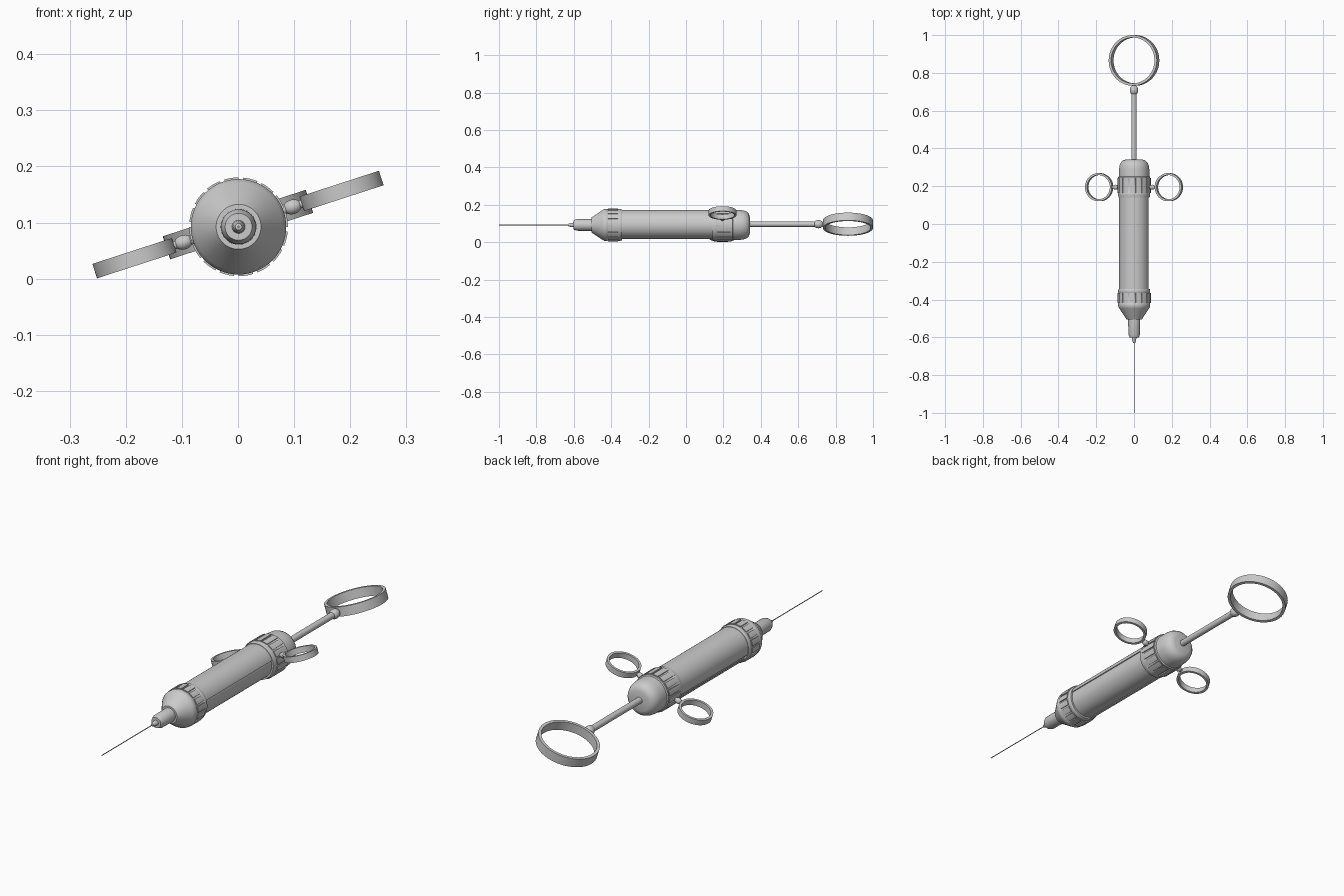
import bpy, bmesh, math
from mathutils import Matrix

if "Cube" in bpy.data.objects:
    bpy.data.objects.remove(bpy.data.objects["Cube"])

STEEL = bpy.data.materials.new("steel grey")
STEEL.diffuse_color = (0.6, 0.6, 0.6, 1)
STEEL.use_nodes = True
STEEL.node_tree.nodes["Principled BSDF"].inputs["Base Color"].default_value = STEEL.diffuse_color
XC, ZC, ZR = 0.001, 0.0925, 0.0965
TILT = math.radians(18)
AXIS = Matrix.Translation((XC, 0, ZC)) @ Matrix.Rotation(-math.pi / 2, 4, 'X')
TURN = Matrix.Translation((0, 0, ZR)) @ Matrix.Rotation(-TILT, 4, 'Y')

def finish(name, bm):
    bmesh.ops.remove_doubles(bm, verts=bm.verts, dist=1e-5)
    bmesh.ops.recalc_face_normals(bm, faces=bm.faces)
    me = bpy.data.meshes.new(name)
    bm.to_mesh(me)
    bm.free()
    me.materials.append(STEEL)
    ob = bpy.data.objects.new(name, me)
    bpy.context.collection.objects.link(ob)
    bpy.ops.object.select_all(action='DESELECT')
    ob.select_set(True)
    bpy.context.view_layer.objects.active = ob
    bpy.ops.object.shade_smooth_by_angle(angle=math.radians(35))
    return ob

def lathe(name, profile, matrix=AXIS, n=64):
    """Turn (radius, height) points around the local z axis."""
    bm = bmesh.new()
    vs = [bm.verts.new((r, 0, h)) for r, h in profile]
    es = [bm.edges.new(p) for p in zip(vs, vs[1:])]
    bmesh.ops.spin(bm, geom=vs + es, axis=(0, 0, 1), cent=(0, 0, 0),
                   angle=2 * math.pi, steps=n, use_merge=True)
    bm.transform(matrix)
    return finish(name, bm)

def arc_block(bm, r0, r1, y0, y1, a0, a1, n):
    """Add a curved solid between two radii and two angles (degrees)."""
    rows = []
    for i in range(n + 1):
        a = math.radians(a0 + (a1 - a0) * i / n)
        rows.append([bm.verts.new((XC + r * math.cos(a), y, ZC + r * math.sin(a)))
                     for r, y in ((r0, y0), (r1, y0), (r1, y1), (r0, y1))])
    for a, b in zip(rows, rows[1:]):
        for k in range(4):
            bm.faces.new((a[k], a[(k + 1) % 4], b[(k + 1) % 4], b[k]))
    bm.faces.new(rows[0])
    bm.faces.new(rows[-1][::-1])

def finger_ring(name, x, y, r_out, r_in, half):
    return lathe(name, [(r_in, -half), (r_out, -half), (r_out, half), (r_in, half), (r_in, -half)],
                 TURN @ Matrix.Translation((x, y, 0)))

def ball(name, x, y, scale):
    bm = bmesh.new()
    bmesh.ops.create_uvsphere(bm, u_segments=24, v_segments=14, radius=1)
    bm.transform(TURN @ Matrix.Translation((x, y, 0)) @ Matrix.Diagonal((*scale, 1)))
    return finish(name, bm)

# barrel: outer shell with a slightly recessed window around an inner cartridge
bm = bmesh.new()
arc_block(bm, 0.076, 0.080, -0.35, 0.16, 18, 200, 48)
arc_block(bm, 0.076, 0.080, -0.35, 0.16, 218, 252, 10)
finish("barrel_shell", bm)
lathe("cartridge", [(0, -0.36), (0.074, -0.36), (0.074, 0.18), (0, 0.18)])

# front collar, cone and nozzle
lathe("front_cap", [(0, -0.343), (0.082, -0.343), (0.085, -0.35), (0.085, -0.362), (0.083, -0.365),
                    (0.083, -0.417), (0.085, -0.42), (0.085, -0.437), (0.079, -0.447),
                    (0.045, -0.498), (0.040, -0.506), (0, -0.506)])
lathe("nozzle", [(0, -0.49), (0.032, -0.49), (0.031, -0.585), (0.024, -0.602), (0, -0.602)])
lathe("needle_hub", [(0, -0.6), (0.012, -0.6), (0.010, -0.618), (0.006, -0.630), (0, -0.632)], n=24)
lathe("needle", [(0, -0.62), (0.002, -0.62), (0.002, -1.0), (0, -1.0)], n=12)

# rear collar and domed cap
lathe("rear_cap", [(0, 0.14), (0.082, 0.14), (0.085, 0.155), (0.085, 0.165), (0.083, 0.168),
                   (0.083, 0.238), (0.085, 0.241), (0.085, 0.249), (0.080, 0.252), (0.080, 0.290),
                   (0.077, 0.310), (0.070, 0.326), (0.060, 0.336), (0.045, 0.341), (0, 0.341)])

# raised grip ribs
for name, y0, y1 in (("front_ribs", -0.418, -0.364), ("rear_ribs", 0.163, 0.243)):
    bm = bmesh.new()
    for i in range(16):
        a = 360 * i / 16
        arc_block(bm, 0.078, 0.088, y0, y1, a, a + 17, 4)
    finish(name, bm)

# plunger rod, ball and thumb ring
lathe("plunger_rod", [(0, 0.33), (0.0145, 0.33), (0.0145, 0.70), (0, 0.70)],
      Matrix.Translation((-XC, 0, 0.004)) @ AXIS, n=32)
ball("plunger_ball", 0, 0.708, (0.022, 0.027, 0.022))
finger_ring("thumb_ring", 0, 0.866, 0.134, 0.121, 0.0215)

# finger rings with their stems on both sides
for side, s in (("left", -1), ("right", 1)):
    finger_ring(side + "_finger_ring", s * 0.194, 0.195, 0.0745, 0.064, 0.0135)
    ball(side + "_ring_ball", s * 0.102, 0.195, (0.017, 0.013, 0.013))
    stem = TURN @ Matrix.Translation((0, 0.195, 0)) @ Matrix.Rotation(s * math.pi / 2, 4, 'Y')
    lathe(side + "_ring_stem", [(0, 0.078), (0.009, 0.078), (0.007, 0.124), (0, 0.124)], stem, n=20)
